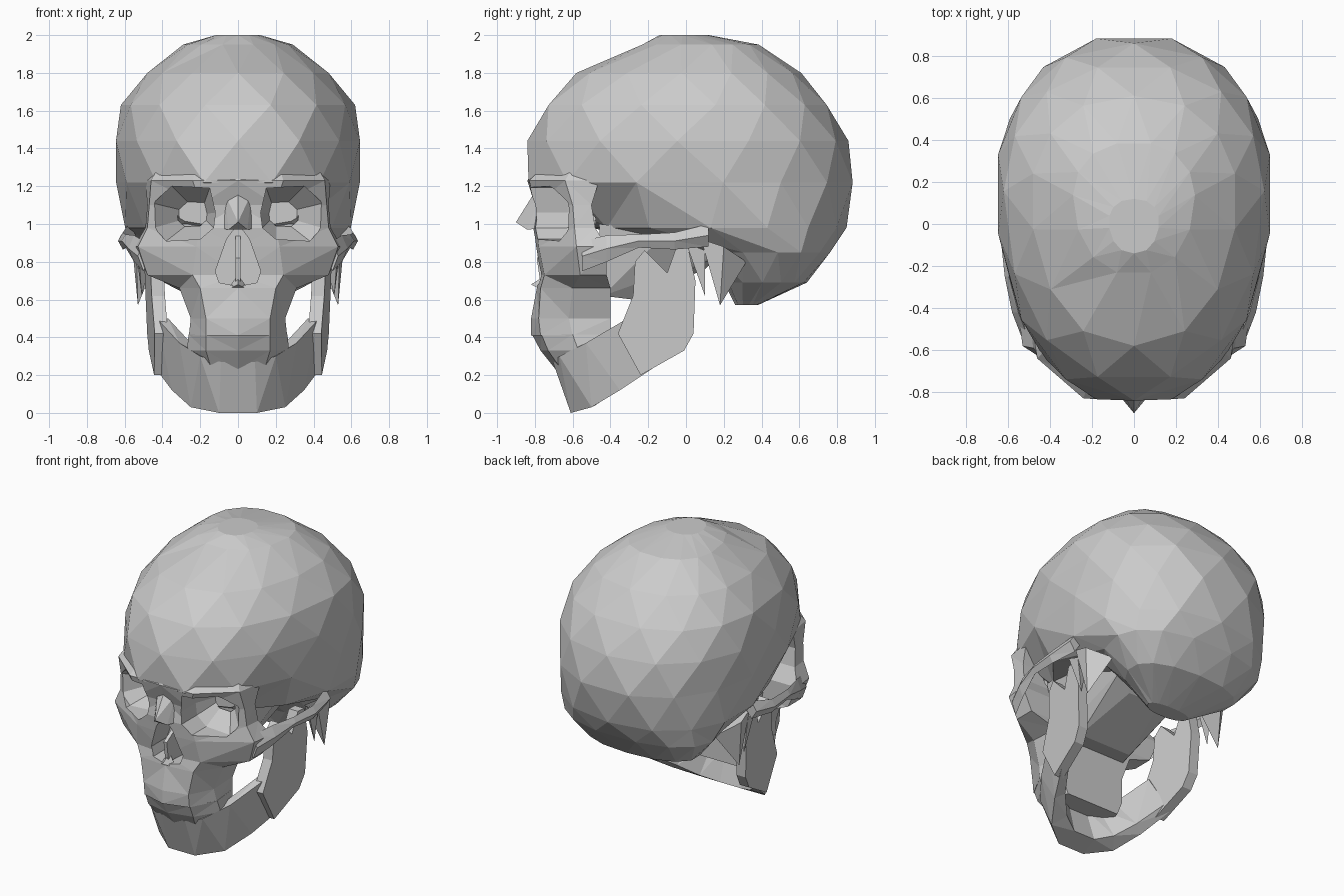
import bpy
import bmesh
from math import sin, cos, pi

default_cube = bpy.data.objects.get("Cube")
if default_cube:
    bpy.data.objects.remove(default_cube, do_unlink=True)

BONE = (0.6, 0.6, 0.6, 1.0)
bone = bpy.data.materials.new("bone_grey")
bone.use_nodes = True
bone.diffuse_color = BONE
bone.node_tree.nodes["Principled BSDF"].inputs["Base Color"].default_value = BONE


def finish(name, bm):
    """Turn a bmesh into a flat shaded, triangulated object."""
    bmesh.ops.triangulate(bm, faces=bm.faces[:], quad_method='SHORT_EDGE')
    bmesh.ops.recalc_face_normals(bm, faces=bm.faces[:])
    mesh = bpy.data.meshes.new(name)
    bm.to_mesh(mesh)
    bm.free()
    mesh.materials.append(bone)
    obj = bpy.data.objects.new(name, mesh)
    bpy.context.scene.collection.objects.link(obj)
    return obj


def loft(name, rings):
    """Skin a list of equal rings of points and cap both ends."""
    bm = bmesh.new()
    loops = [[bm.verts.new(p) for p in ring] for ring in rings]
    count = len(loops[0])
    for a, b in zip(loops, loops[1:]):
        for j in range(count):
            k = (j + 1) % count
            bm.faces.new((a[j], a[k], b[k], b[j]))
    bm.faces.new(loops[0])
    bm.faces.new(loops[-1])
    return finish(name, bm)


def hull(name, points):
    """Wrap a faceted convex solid around a few points."""
    bm = bmesh.new()
    for p in points:
        bm.verts.new(p)
    result = bmesh.ops.convex_hull(bm, input=bm.verts[:])
    loose = set(result["geom_interior"] + result["geom_unused"])
    bmesh.ops.delete(bm, geom=[v for v in loose if isinstance(v, bmesh.types.BMVert)],
                     context='VERTS')
    return finish(name, bm)


def flip(points):
    return [(-x, y, z) for x, y, z in points]


def both_sides(points):
    return points + flip([p for p in points if p[0] > 0])


def pair(maker, name, data, nested=False):
    """Make a left part and its mirrored right part."""
    mirrored = [flip(ring) for ring in data] if nested else flip(data)
    return [maker("left_" + name, data), maker("right_" + name, mirrored)]


def level_rings(levels):
    """Symmetric horizontal rings from height and half outlines."""
    rings = []
    for z, *half in levels:
        right = [(x, y, z) for x, y in half]
        rings.append(right + flip(right[:0:-1]))
    return rings


def cut(target, cutters):
    for cutter in cutters:
        mod = target.modifiers.new("cut", 'BOOLEAN')
        mod.operation = 'DIFFERENCE'
        mod.solver = 'EXACT'
        mod.object = cutter
    graph = bpy.context.evaluated_depsgraph_get()
    mesh = bpy.data.meshes.new_from_object(target.evaluated_get(graph))
    target.modifiers.clear()
    target.data = mesh


# Cranium: staggered egg-shaped rings (height, front, back, half width)
SIDES = 14
egg = []
for i, (z, front, back, width) in enumerate([
        (2.0, -.14, .12, .12), (1.95, -.24, .39, .29), (1.8, -.58, .61, .49),
        (1.63, -.75, .76, .62), (1.44, -.84, .86, .66), (1.22, -.86, .9, .645),
        (.98, -.5, .85, .61), (.85, .06, .77, .54), (.69, .2, .64, .4),
        (.57, .26, .38, .16)]):
    middle = front + (back - front) * .6
    ring = []
    for j in range(SIDES):
        t = 2 * pi * (j + .5 * (i % 2)) / SIDES
        s = sin(t)
        reach = middle - front if cos(t) > 0 else back - middle
        x = width * abs(s) ** .85 * (1 if s > 0 else -1)
        ring.append((x, middle - reach * cos(t), z))
    egg.append(ring)
cranium = loft("cranium", egg)

# Face from brow to upper teeth
upper_face = loft("upper_face", level_rings([
    (1.3, (0, -.8), (.22, -.76), (.42, -.6), (.44, -.45)),
    (1.23, (0, -.84), (.24, -.83), (.46, -.64), (.49, -.46)),
    (1.1, (0, -.79), (.2, -.8), (.47, -.6), (.48, -.5)),
    (.98, (0, -.81), (.2, -.79), (.48, -.59), (.49, -.48)),
    (.88, (0, -.8), (.22, -.78), (.53, -.58), (.55, -.42)),
    (.73, (0, -.78), (.24, -.75), (.48, -.56), (.48, -.42)),
    (.66, (0, -.79), (.2, -.77), (.31, -.6), (.3, -.4)),
    (.5, (0, -.82), (.17, -.78), (.25, -.62), (.24, -.4)),
    (.41, (0, -.82), (.17, -.77), (.26, -.6), (.24, -.4))]))

# Eye sockets and nose opening, cut into the bone
rim = [(.12, 1.06), (.15, 1.19), (.35, 1.2), (.45, 1.11), (.445, .98),
       (.38, .91), (.2, .92), (.13, .98)]
socket = [(x, y, z) for y in (-1, -.63) for x, z in rim]
socket += [(.2 + (x - .2) * .45, -.48, 1.05 + (z - 1.05) * .45) for x, z in rim]
sockets = pair(hull, "socket_cutter", socket)
pear = [(0, 1.0), (.06, .92), (.12, .75), (.1, .69), (0, .67)]
nose_cutter = hull("nose_cutter", both_sides(
    [(x, y, z) for y in (-1, -.6) for x, z in pear]))
cut(upper_face, sockets + [nose_cutter])
cut(cranium, sockets)
for cutter in sockets + [nose_cutter]:
    bpy.data.objects.remove(cutter, do_unlink=True)

# Nose bones
hull("nasal_bone", both_sides([
    (0, -.8, 1.17), (.07, -.77, 1.16), (0, -.9, 1.01), (.05, -.84, .97),
    (.11, -.74, .98)]))
hull("nasal_spine", both_sides([(0, -.82, .68), (.06, -.76, .65), (0, -.74, .73)]))
hull("nasal_septum", both_sides([
    (.012, -.77, .68), (.012, -.79, .82), (.012, -.58, .95), (.012, -.58, .67)]))

# Cheek arches: diamond sections along a path (x, y, z, half width, half height)
arch = []
for x, y, z, w, h in [(.5, -.55, .83, .03, .08), (.55, -.42, .87, .03, .07),
                      (.595, -.25, .91, .02, .035), (.61, -.06, .91, .025, .045),
                      (.58, .12, .94, .04, .06)]:
    arch.append([(x + w, y, z), (x, y, z + h), (x - w, y, z), (x, y, z - h)])
pair(loft, "cheek_arch", arch, nested=True)

# Skull base behind the palate
hull("skull_base", both_sides([
    (.26, -.44, .62), (.32, -.46, 1.0), (.38, -.1, .96), (.2, -.28, .6),
    (.26, .18, .84), (.12, .1, .76)]))

# Bony points behind the jaw joint
pair(hull, "mastoid_process", [
    (.54, .08, .92), (.56, .2, .88), (.44, .32, .8), (.42, .12, .84),
    (.53, .18, .57)])
pair(hull, "styloid_process", [
    (.53, .0, .9), (.54, .1, .86), (.45, .08, .86), (.51, .1, .62)])

# Lower teeth arch
loft("lower_teeth", level_rings([
    (.415, (0, -.815), (.17, -.765), (.262, -.6), (.24, -.4)),
    (.33, (0, -.77), (.17, -.73), (.27, -.57), (.24, -.4)),
    (.23, (0, -.69), (.14, -.66), (.23, -.52), (.2, -.4))]))

# Jaw body: four-cornered sections from the chin to the jaw angle
jaw = [
    [(.09, -.705, .27), (.1, -.61, 0), (.08, -.48, .04), (.07, -.55, .28)],
    [(.2, -.67, .3), (.25, -.5, .03), (.19, -.42, .08), (.15, -.52, .3)],
    [(.31, -.53, .37), (.35, -.35, .12), (.29, -.32, .16), (.24, -.48, .36)],
    [(.43, -.31, .5), (.44, -.17, .24), (.39, -.16, .27), (.37, -.3, .5)]]
loft("jaw_body", [flip(section) for section in reversed(jaw)] + jaw)

# Jaw branches: side profile with joint knob and front hook
profile = [(-.36, .42), (-.24, .2), (-.01, .33), (.04, .42), (.05, .7), (.01, .88),
           (-.05, .88), (-.1, .74), (-.22, .86), (-.27, .8), (-.28, .62)]
branch = [[(edge + .1 * y + .04 * z, y, z) for y, z in profile] for edge in (.46, .39)]
pair(loft, "jaw_branch", branch, nested=True)
